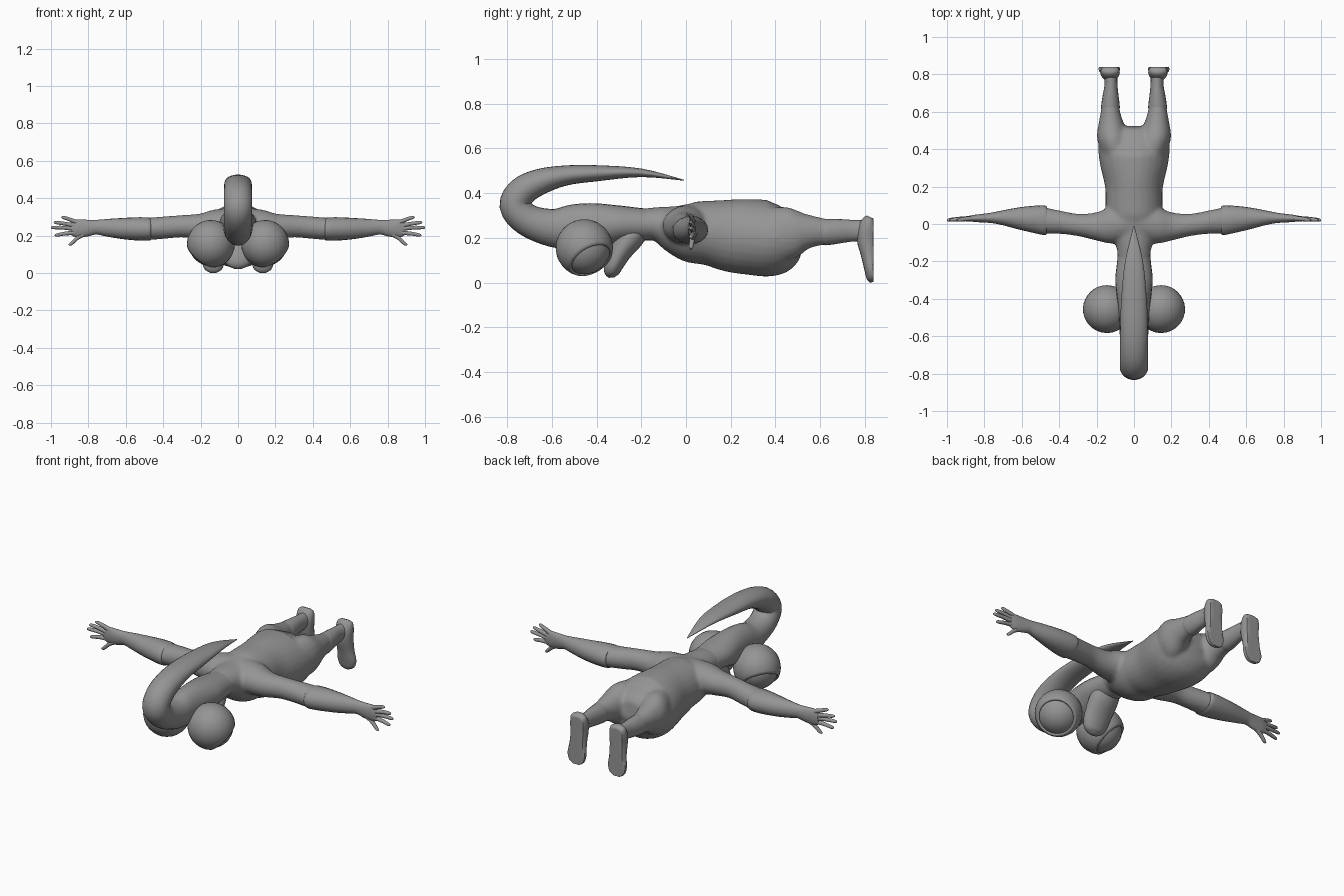
import bpy, bmesh, math
from mathutils import Vector

cube = bpy.data.objects.get("Cube")
if cube:
    bpy.data.objects.remove(cube)

grey = bpy.data.materials.new("mid grey")
grey.use_nodes = True
grey.diffuse_color = (0.3, 0.3, 0.3, 1)
grey.node_tree.nodes["Principled BSDF"].inputs["Base Color"].default_value = (0.3, 0.3, 0.3, 1)

X, Y = Vector((1, 0, 0)), Vector((0, 1, 0))


def spline(points, steps):
    """Catmull-Rom interpolation of station tuples."""
    out = []
    for i in range(len(points) - 1):
        a, b = points[max(i - 1, 0)], points[i]
        c, d = points[i + 1], points[min(i + 2, len(points) - 1)]
        for k in range(steps):
            t = k / steps
            out.append([0.5 * (2 * q + (r - p) * t + (2 * p - 5 * q + 4 * r - s) * t * t
                               + (3 * q - p - 3 * r + s) * t ** 3)
                        for p, q, r, s in zip(a, b, c, d)])
    return out + [list(points[-1])]


def loft(bm, stations, side, mirror=1, sides=20, steps=4):
    """Elliptical rings along a path; a station is x, y, z, side radius, other radius."""
    pts = spline(stations, steps)
    rings = []
    for i, p in enumerate(pts):
        a, b = pts[max(i - 1, 0)], pts[min(i + 1, len(pts) - 1)]
        up = (Vector(b[:3]) - Vector(a[:3])).cross(side).normalized()
        ring = []
        for k in range(sides):
            ang = math.tau * k / sides
            co = Vector(p[:3]) + side * max(p[3], .001) * math.cos(ang) \
                + up * max(p[4], .001) * math.sin(ang)
            co.x *= mirror
            ring.append(bm.verts.new(co))
        rings.append(ring)
    for r, s in zip(rings, rings[1:]):
        for k in range(sides):
            j = (k + 1) % sides
            bm.faces.new((r[k], r[j], s[j], s[k]))
    bm.faces.new(rings[0])
    bm.faces.new(rings[-1])


def finish(bm, name, angle=50):
    bmesh.ops.recalc_face_normals(bm, faces=bm.faces)
    me = bpy.data.meshes.new(name)
    bm.to_mesh(me)
    bm.free()
    me.materials.append(grey)
    ob = bpy.data.objects.new(name, me)
    bpy.context.collection.objects.link(ob)
    bpy.ops.object.select_all(action='DESELECT')
    ob.select_set(True)
    bpy.context.view_layer.objects.active = ob
    bpy.ops.object.shade_smooth_by_angle(angle=math.radians(angle))
    return ob


def blend(ob, voxel, rounds):
    """Fuse overlapping volumes into one soft skin."""
    rm = ob.modifiers.new("fuse", 'REMESH')
    rm.mode, rm.voxel_size, rm.use_smooth_shade = 'VOXEL', voxel, True
    sm = ob.modifiers.new("soften", 'SMOOTH')
    sm.factor, sm.iterations = 0.5, rounds


# Torso, thighs and upper arms
bm = bmesh.new()
loft(bm, [(0, -.2, .265, .085, .065), (0, -.12, .26, .095, .08), (0, -.05, .24, .13, .11),
          (0, .02, .225, .15, .135), (0, .1, .222, .152, .145), (0, .2, .21, .155, .163),
          (0, .3, .203, .178, .17), (0, .38, .198, .19, .17), (0, .44, .21, .185, .148),
          (0, .49, .225, .15, .1), (0, .52, .23, .08, .05)], X, sides=28)
for m in (1, -1):
    loft(bm, [(.09, .36, .21, .08, .12), (.112, .46, .22, .086, .12), (.122, .54, .228, .067, .08),
              (.126, .6, .228, .052, .063), (.126, .65, .226, .046, .056)], X, m)
    loft(bm, [(.03, .01, .255, .1, .095), (.12, -.005, .255, .1, .085), (.2, -.013, .248, .076, .07),
              (.3, -.005, .25, .06, .06), (.4, .01, .242, .063, .06), (.49, .02, .235, .072, .06)], Y, m)
blend(finish(bm, "body"), .01, 8)

# Head flowing into the long crest that curls back over it
bm = bmesh.new()
loft(bm, [(0, -.13, .26, .085, .07), (0, -.2, .26, .09, .073), (0, -.3, .262, .1, .083),
          (0, -.4, .255, .09, .1), (0, -.5, .248, .08, .102), (0, -.6, .245, .076, .085),
          (0, -.71, .28, .076, .072), (0, -.765, .345, .076, .07), (0, -.73, .41, .076, .066),
          (0, -.65, .452, .075, .058), (0, -.54, .479, .073, .045), (0, -.4, .489, .068, .036),
          (0, -.2, .491, .048, .019), (0, -.01, .458, .002, .002)], X, sides=24)
finish(bm, "head_and_crest")

# Muzzle hanging between the eyes
bm = bmesh.new()
loft(bm, [(0, -.2, .25, .07, .05), (0, -.25, .2, .085, .06), (0, -.295, .135, .083, .05),
          (0, -.325, .075, .075, .042), (0, -.333, .04, .055, .032), (0, -.333, .022, .02, .012)], X)
finish(bm, "muzzle")

for m, label in ((1, "left"), (-1, "right")):
    # Eyeball inside an open lid
    centre = Vector((.145 * m, -.455, .155))
    gaze = Vector((.55 * m, .4, -.7)).normalized()
    bm = bmesh.new()
    bmesh.ops.create_uvsphere(bm, u_segments=24, v_segments=16, radius=.118)
    bmesh.ops.translate(bm, verts=bm.verts, vec=centre)
    finish(bm, label + "_eyeball")
    bm = bmesh.new()
    bmesh.ops.create_uvsphere(bm, u_segments=28, v_segments=24, radius=.128)
    opening = [v for v in bm.verts if v.co.z > .128 * math.cos(math.radians(48))]
    bmesh.ops.delete(bm, geom=opening, context='VERTS')
    bmesh.ops.rotate(bm, verts=bm.verts, matrix=Vector((0, 0, 1)).rotation_difference(gaze).to_matrix())
    bmesh.ops.translate(bm, verts=bm.verts, vec=centre)
    lid = finish(bm, label + "_eyelid")
    lid.modifiers.new("thickness", 'SOLIDIFY').thickness = .012

    # Forearm with its sleeve edge at the elbow, and palm
    bm = bmesh.new()
    loft(bm, [(.465, .02, .235, .072, .058), (.48, .02, .235, .079, .062), (.54, .025, .236, .072, .062),
              (.62, .03, .238, .058, .056), (.7, .033, .242, .04, .047), (.76, .033, .245, .028, .039),
              (.81, .031, .24, .023, .045), (.86, .03, .238, .018, .048), (.89, .03, .24, .012, .036)], Y, m)
    finish(bm, label + "_forearm")

    # Fingers and thumb: base and tip
    bm = bmesh.new()
    for bx, bz, tx, tz in ((.85, .267, .945, .297), (.86, .25, .985, .27), (.86, .235, 1, .243),
                           (.85, .215, .98, .203), (.81, .215, .905, .155)):
        mid = (bx + tx) / 2, .027, (bz + tz) / 2 + .003
        loft(bm, [(bx, .03, bz, .014, .014), (*mid, .012, .011),
                  (tx - .012, .022, tz, .009, .009), (tx, .02, tz, .003, .003)], Y, m, sides=10, steps=3)
    finish(bm, label + "_fingers")

    # Shin
    bm = bmesh.new()
    loft(bm, [(.126, .61, .225, .048, .056), (.126, .63, .226, .05, .059), (.125, .69, .23, .042, .054),
              (.123, .75, .232, .034, .048), (.125, .82, .232, .036, .046)], X, m)
    finish(bm, label + "_shin")

    # Foot with a flat sole facing back
    bm = bmesh.new()
    loft(bm, [(.128, .825, .293, .025, .015), (.128, .82, .28, .046, .03), (.128, .812, .24, .052, .045),
              (.128, .81, .19, .05, .045), (.13, .82, .12, .051, .036), (.132, .828, .06, .058, .03),
              (.132, .832, .02, .046, .024), (.132, .835, .002, .018, .012)], X, m)
    for v in bm.verts:
        v.co.y = min(v.co.y, .84)
    finish(bm, label + "_foot", 40)
